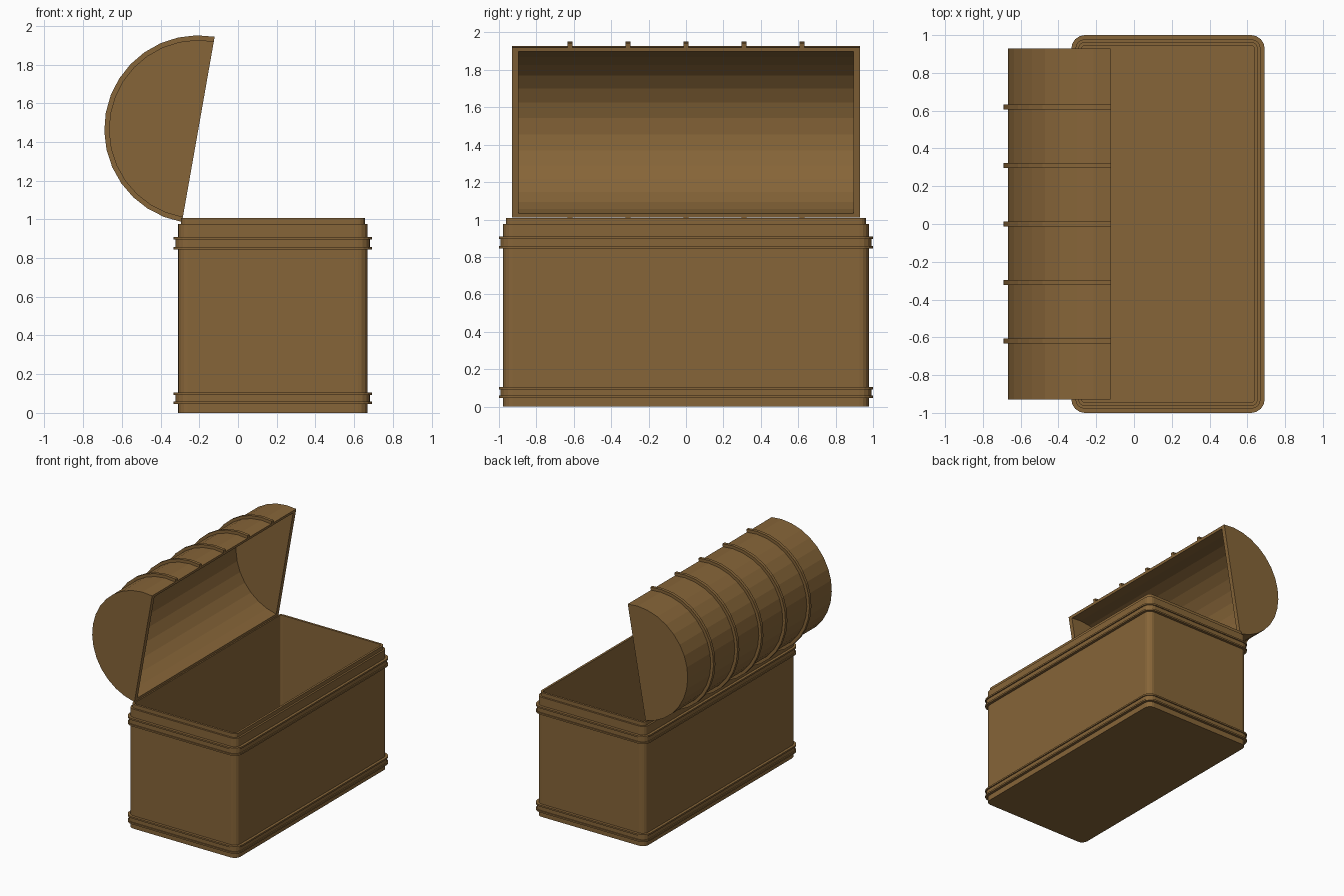
import bpy, bmesh
from math import sin, cos, pi, radians
from mathutils import Vector

if "Cube" in bpy.data.objects:
    bpy.data.objects.remove(bpy.data.objects["Cube"])

wood = bpy.data.materials.new("wood")
wood.diffuse_color = (0.24, 0.13, 0.04, 1)
wood.use_nodes = True
wood.node_tree.nodes["Principled BSDF"].inputs["Base Color"].default_value = wood.diffuse_color

CX, HX, HY, R = 0.18, 0.49, 0.978, 0.05      # box centre, half sizes, corner radius
HINGE = Vector((-0.205, 0, 1.465))           # axis of the lid's half cylinder
TILT = radians(10)
STEPS = 16


def finish(bm, name):
    bmesh.ops.recalc_face_normals(bm, faces=bm.faces)
    me = bpy.data.meshes.new(name)
    bm.to_mesh(me)
    bm.free()
    ob = bpy.data.objects.new(name, me)
    bpy.context.collection.objects.link(ob)
    me.materials.append(wood)
    return ob


def rounded_ring(bm, off, z, segs=4):
    """Rounded rectangle, grown outwards by off."""
    r, out = R + off, []
    for i, (sx, sy) in enumerate([(1, 1), (-1, 1), (-1, -1), (1, -1)]):
        for k in range(segs + 1):
            a = (i + k / segs) * pi / 2
            out.append(bm.verts.new((CX + sx * (HX - R) + r * cos(a),
                                     sy * (HY - R) + r * sin(a), z)))
    return out


def bridge(bm, a, b, closed=True):
    n = len(a)
    for i in range(n if closed else n - 1):
        j = (i + 1) % n
        bm.faces.new((a[i], a[j], b[j], b[i]))


def arc(bm, r, y):
    """Half circle on the tilted opening plane, from the hinge end to the free end."""
    pts = []
    for i in range(STEPS + 1):
        a = pi / 2 - TILT + pi * (1 - i / STEPS)
        pts.append(bm.verts.new(HINGE + Vector((r * cos(a), y, r * sin(a)))))
    return pts


# Chest body: walls, double-rimmed bands, lip and hollow inside in one loft
def band(z0, z1, rim=0.013):
    return [(0, z0), (0.022, z0), (0.022, z0 + rim), (0.013, z0 + rim),
            (0.013, z1 - rim), (0.022, z1 - rim), (0.022, z1), (0, z1)]


profile = ([(0, 0)] + band(0.045, 0.105) + band(0.845, 0.908)
           + [(0, 0.977), (-0.015, 0.977), (-0.015, 1.008),
              (-0.033, 1.008), (-0.033, 0.03)])
bm = bmesh.new()
rings = [rounded_ring(bm, o, z) for o, z in profile]
for a, b in zip(rings, rings[1:]):
    bridge(bm, a, b)
bm.faces.new(rings[0])
bm.faces.new(rings[-1])
finish(bm, "chest_body")

# Lid: hollow half barrel with closed ends
# start angle is measured so the flat opening faces +x and leans back by TILT


def lid_arc(bm, r, y):
    pts = []
    for i in range(STEPS + 1):
        a = pi / 2 - TILT + pi * i / STEPS
        pts.append(bm.verts.new(HINGE + Vector((r * cos(a), y, r * sin(a)))))
    return pts


bm = bmesh.new()
o0, o1 = lid_arc(bm, 0.462, -0.93), lid_arc(bm, 0.462, 0.93)
i0, i1 = lid_arc(bm, 0.44, -0.895), lid_arc(bm, 0.44, 0.895)
bridge(bm, o0, o1, False)
bridge(bm, i0, i1, False)
for f in (o0, o1, i0, i1):
    bm.faces.new(f)
for e in (0, -1):                                   # long rims
    bm.faces.new((o0[e], o1[e], i1[e], i0[e]))
for o, i in ((o0, i0), (o1, i1)):                   # end rims
    bm.faces.new((o[0], i[0], i[-1], o[-1]))
finish(bm, "lid")

# Five raised hoops over the lid
for n in range(5):
    y = (n - 2) * 0.31
    bm = bmesh.new()
    sides = [lid_arc(bm, r, y + d) for r, d in
             ((0.455, -0.0125), (0.486, -0.0125), (0.486, 0.0125), (0.455, 0.0125))]
    for k in range(4):
        bridge(bm, sides[k], sides[(k + 1) % 4], False)
    for e in (0, -1):
        bm.faces.new([s[e] for s in sides])
    finish(bm, f"lid_hoop_{n + 1}")
